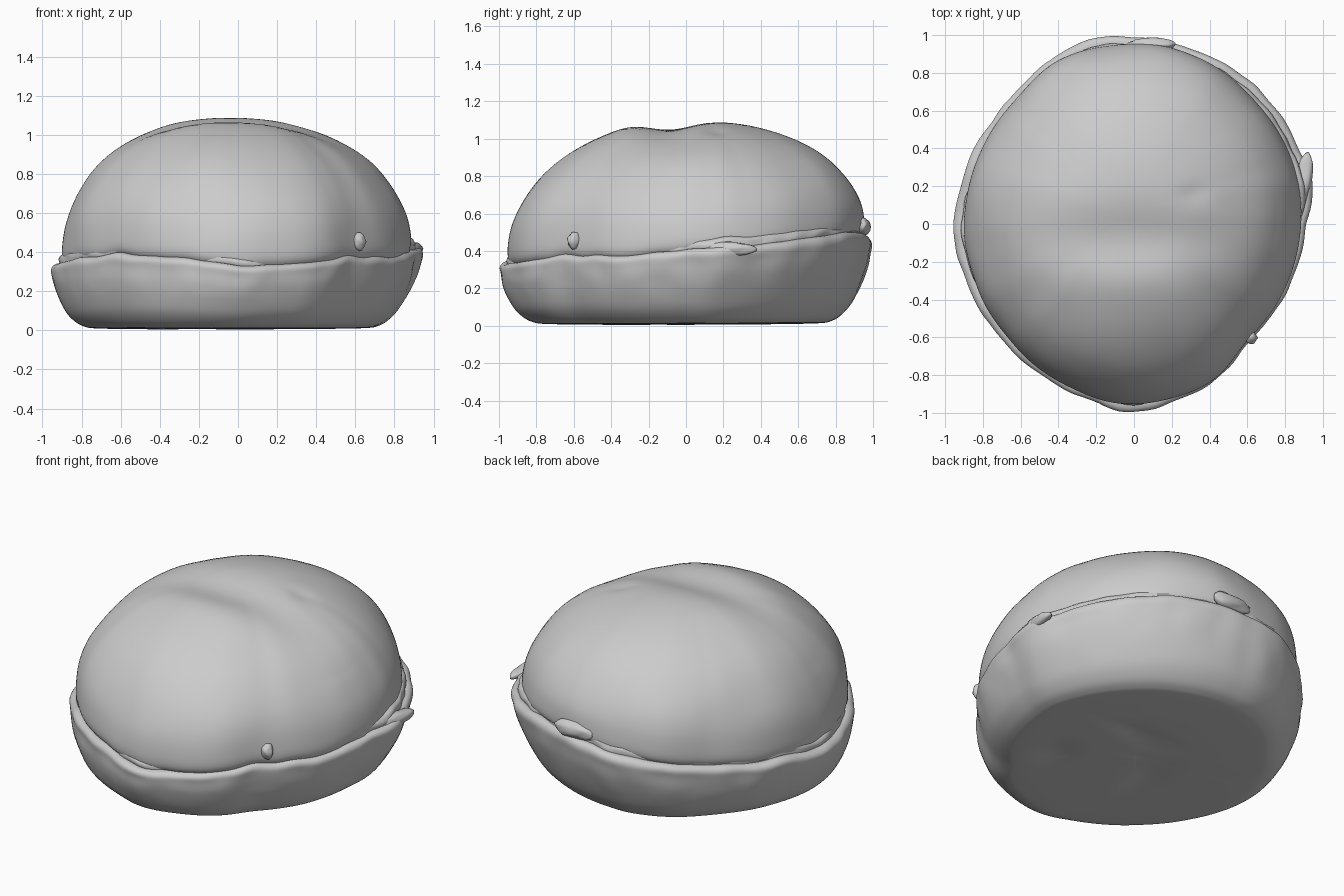
import bpy, bmesh, math
from mathutils import Vector, noise

if "Cube" in bpy.data.objects:
    bpy.data.objects.remove(bpy.data.objects["Cube"])

SEG = 160

# plan outlines as (angle, radius) and seam height as (angle, z)
RIM = [(0, .915), (12, .97), (24, .965), (44, .972), (59, .975), (72, .977), (90, .99),
       (98, 1.007), (106, 1.0), (117, .975), (135, .932), (154, .93), (169, .938),
       (183, .952), (205, .93), (225, .93), (246, .944), (258, .965), (266, .997),
       (275, .985), (285, .957), (297, .935), (314, .872), (327, .88), (345, .895)]
DOME = [(0, .895), (30, .915), (45, .925), (60, .95), (90, .97), (115, .965), (135, .92),
        (160, .91), (180, .91), (205, .91), (225, .915), (250, .945), (270, .965),
        (285, .955), (300, .93), (315, .875), (335, .88)]
SEAM = [(0, .40), (25, .43), (45, .46), (70, .49), (90, .47), (110, .43), (135, .38),
        (165, .355), (180, .335), (205, .36), (235, .38), (255, .355), (270, .325),
        (290, .34), (310, .37), (335, .37)]
# vertical profiles as (radius scale, height fraction)
LOWER = [(0, .02), (.3, .015), (.55, .02), (.74, .03), (.8, .055), (.85, .12), (.905, .26),
         (.95, .47), (.98, .67), (.995, .84), (1, .94), (.985, 1.0), (.955, 1.02), (.9, 1.0)]
UPPER = [(.93, -.04), (.965, .0), (.985, .05), (.985, .14), (.968, .27), (.93, .40),
         (.87, .53), (.785, .66), (.67, .78), (.53, .88), (.36, .955), (.18, .99), (0, 1.0)]


def cr(a, b, c, d, t):
    return b + .5 * t * (c - a + t * (2 * a - 5 * b + 4 * c - d + t * (3 * (b - c) + d - a)))


def around(table, ang):
    """Smooth periodic lookup by angle in degrees."""
    n = len(table)
    for i in range(n):
        a, b = table[i][0], table[(i + 1) % n][0] + (360 if i == n - 1 else 0)
        if a <= ang <= b:
            return cr(*(table[(i + k) % n][1] for k in (-1, 0, 1, 2)), (ang - a) / (b - a))


def refine(profile, steps=4):
    """Smooth profile with extra points between the given ones."""
    p = [profile[0]] + profile + [profile[-1]]
    out = [tuple(cr(*(p[i + k][c] for k in (-1, 0, 1, 2)), j / steps) for c in (0, 1))
           for i in range(1, len(p) - 2) for j in range(steps)]
    return out + [profile[-1]]


def bump(x, y, cx, cy, rx, ry):
    return math.exp(-((x - cx) / rx) ** 2 - ((y - cy) / ry) ** 2)


def loft(name, profile, place):
    bm = bmesh.new()
    rings = [[bm.verts.new(place(360 * i / SEG, s, f)) for i in range(SEG)]
             for s, f in refine(profile)]
    for r0, r1 in zip(rings, rings[1:]):
        for i in range(SEG):
            j = (i + 1) % SEG
            bm.faces.new((r0[i], r0[j], r1[j], r1[i]))
    bmesh.ops.remove_doubles(bm, verts=bm.verts, dist=.0005)
    return finish(name, bm)


def finish(name, bm):
    bmesh.ops.recalc_face_normals(bm, faces=bm.faces)
    me = bpy.data.meshes.new(name)
    bm.to_mesh(me)
    bm.free()
    me.shade_smooth()
    ob = bpy.data.objects.new(name, me)
    bpy.context.collection.objects.link(ob)
    return ob


def seam_height(ang, c, s):
    return around(SEAM, ang) + .018 * noise.noise(Vector((c * 5, s * 5, 3)))


def place_lower(ang, s, f):
    c, n = math.cos(math.radians(ang)), math.sin(math.radians(ang))
    # outline evens out towards the base, the rim is ragged
    w = max(0, min(1, (f - .3) / .6))
    base = .5 * around(RIM, ang) + .5 * around(DOME, ang) + .012
    r = s * (base + (around(RIM, ang) - base) * w)
    r += .010 * w * noise.noise(Vector((c * 7, n * 7, f * 3)))
    k = 1 - min(1, f)
    x, y = r * c - .03 * k, r * n - .02 * k
    z = f * seam_height(ang, c, n)
    if f < .05:  # shallow dents in the underside
        z += .02 * (bump(x, y, .1, .2, .2, .05) + bump(x, y, -.2, -.1, .06, .18)
                    + bump(x, y, .35, -.25, .08, .12))
    return x, y, max(0, z)


def place_upper(ang, s, f):
    c, n = math.cos(math.radians(ang)), math.sin(math.radians(ang))
    r = s * around(DOME, ang)
    g = max(0, f)
    x, y = r * c - .035 * g * g, r * n + .04 * g * g
    seam = seam_height(ang, c, n)
    z = seam + f * (1.085 - seam)
    if f > .5:  # crease and hollow across the crown
        z -= .035 * bump(x, y, 0, -.08, .5, .14)
        z += .008 * bump(x, y, -.05, .2, .3, .15) + .012 * bump(x, y, -.05, -.32, .4, .12)
        z -= .012 * bump(x, y, .32, .16, .07, .06)
    d = .012 * noise.noise(Vector((x * 3, y * 3, z * 3 + 7)))
    return x * (1 + d), y * (1 + d), z + d * .3 * g


loft("bottom_bun", LOWER, place_lower)
loft("top_bun", UPPER, place_upper)

# filling crumpled between the buns
FILL = [(.9, -.03), (.935, -.02), (.955, .0), (.955, .03), (.94, .05), (.9, .06)]


def place_fill(ang, s, f):
    c, n = math.cos(math.radians(ang)), math.sin(math.radians(ang))
    r = s * around(RIM, ang) + .012 * noise.noise(Vector((c * 9, n * 9, f * 20)))
    return r * c, r * n, seam_height(ang, c, n) + f


loft("filling", FILL, place_fill)

# small lumps pressed out of the seam: position, size, turn
for name, pos, size, turn in [("front_crumb", (.615, -.595, .455), (.035, .04, .045), 45),
                              ("right_lip", (.895, .23, .41), (.05, .14, .04), -10),
                              ("back_lump", (.1, .95, .53), (.13, .035, .05), 0)]:
    bm = bmesh.new()
    bmesh.ops.create_icosphere(bm, subdivisions=3, radius=1)
    for v in bm.verts:
        v.co *= 1 + .2 * noise.noise(v.co * 1.7)
    ob = finish(name, bm)
    ob.location, ob.scale = pos, size
    ob.rotation_euler.z = math.radians(turn)
